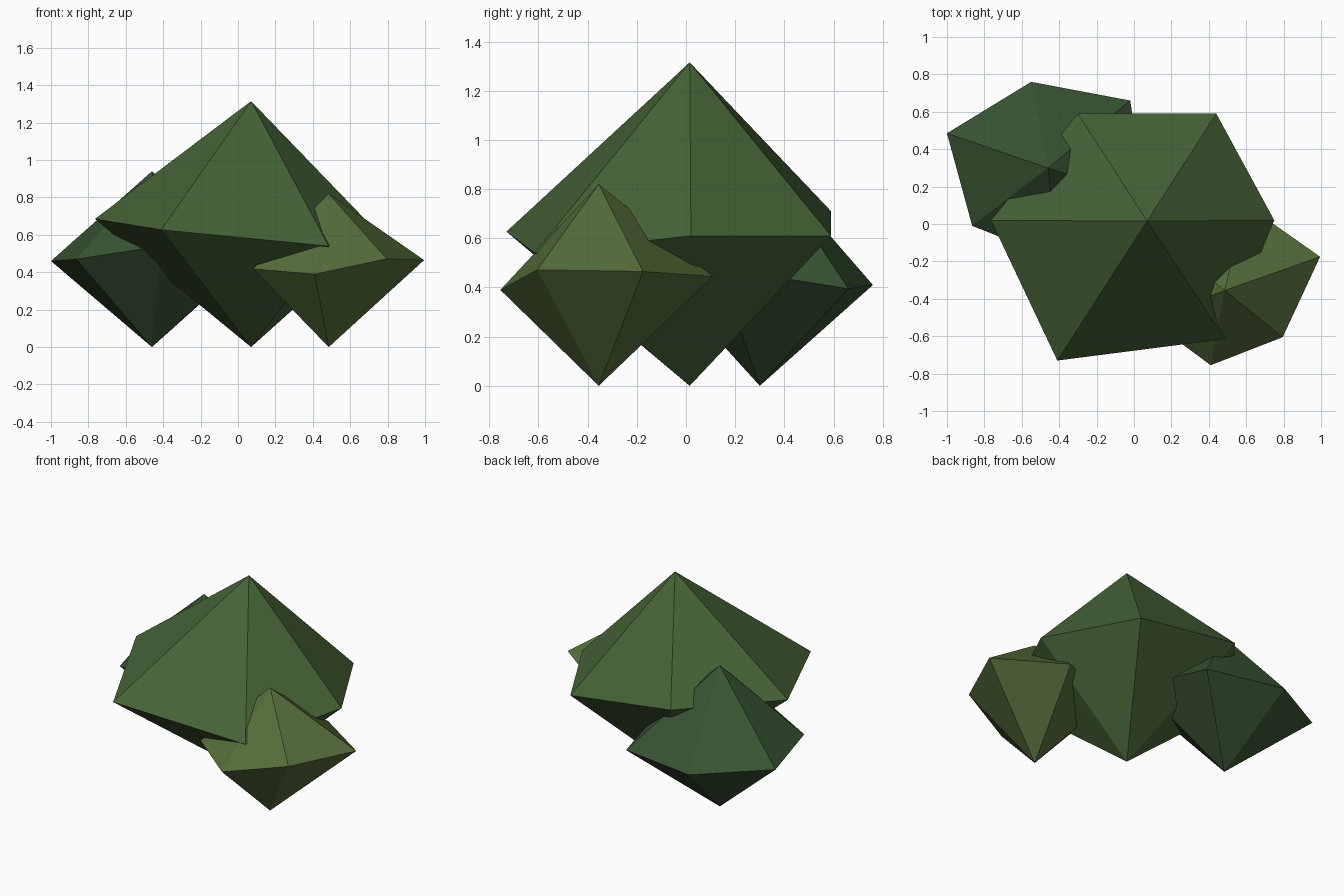
import bpy

def bush(name, centre, height, ring, color):
    """Faceted double pyramid: tip on the ground, irregular rim, tip on top."""
    x, y = centre
    n = len(ring)
    verts = ring + [(x, y, 0), (x, y, height)]
    faces = []
    for i in range(n):
        j = (i + 1) % n
        faces += [(i, j, n + 1), (j, i, n)]
    mesh = bpy.data.meshes.new(name)
    mesh.from_pydata(verts, [], faces)
    mesh.update()
    mat = bpy.data.materials.new(name + "_green")
    mat.diffuse_color = (*color, 1)
    mesh.materials.append(mat)
    obj = bpy.data.objects.new(name, mesh)
    bpy.context.collection.objects.link(obj)
    return obj

# Large central clump
bush("main_bush", (0.07, 0.015), 1.315,
     [(0.75, 0.02, 0.61), (0.44, 0.59, 0.61), (-0.30, 0.59, 0.71),
      (-0.765, 0.02, 0.685), (-0.41, -0.73, 0.627), (0.485, -0.615, 0.54)],
     (0.06, 0.125, 0.038))

# Small clump at front right
bush("right_bush", (0.485, -0.355), 0.82,
     [(0.995, -0.175, 0.465), (0.59, 0.11, 0.445), (0.15, -0.08, 0.43),
      (0.08, -0.51, 0.418), (0.41, -0.755, 0.39), (0.795, -0.605, 0.472)],
     (0.09, 0.155, 0.043))

# Medium clump at back left
bush("left_bush", (-0.46, 0.30), 0.94,
     [(-0.02, 0.66, 0.395), (-0.55, 0.76, 0.41), (-1.0, 0.485, 0.46),
      (-0.865, -0.01, 0.47), (-0.41, -0.19, 0.54), (0.06, 0.13, 0.48)],
     (0.04, 0.09, 0.032))
